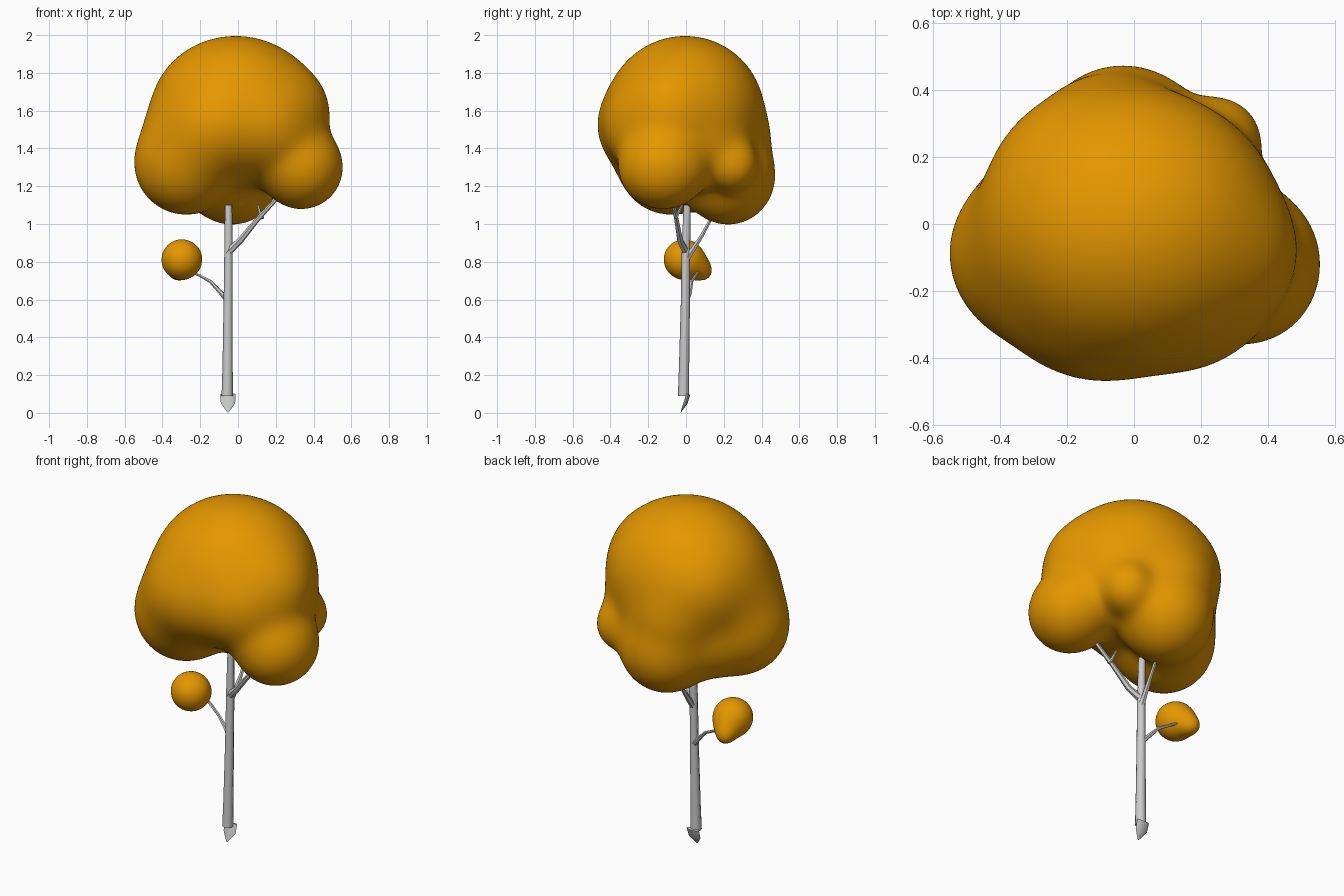
import bpy, bmesh, math
from mathutils import Vector

leaf = bpy.data.materials.new("autumn_leaf")
leaf.diffuse_color = (0.78, 0.31, 0.0, 1)


def finish(bm, name, mat=None, angle=180):
    bmesh.ops.recalc_face_normals(bm, faces=bm.faces)
    me = bpy.data.meshes.new(name)
    bm.to_mesh(me)
    bm.free()
    ob = bpy.data.objects.new(name, me)
    bpy.context.collection.objects.link(ob)
    if mat:
        me.materials.append(mat)
    bpy.ops.object.select_all(action='DESELECT')
    ob.select_set(True)
    bpy.context.view_layer.objects.active = ob
    bpy.ops.object.shade_smooth_by_angle(angle=math.radians(angle))
    return ob


def blob(name, center, lobes, k, subdiv, reach):
    """Shrink a sphere onto a smooth union of ellipsoids (x, y, z, rx, ry, rz)."""
    def dist(p):
        s = 0.0
        for x, y, z, a, b, c in lobes:
            q = math.sqrt(((p.x-x)/a)**2 + ((p.y-y)/b)**2 + ((p.z-z)/c)**2)
            s += math.exp(-(q - 1) * min(a, b, c) / k)
        return -k * math.log(max(s, 1e-200))

    bm = bmesh.new()
    bmesh.ops.create_icosphere(bm, subdivisions=subdiv, radius=1)
    o = Vector(center)
    for v in bm.verts:
        d = v.co.normalized()
        t = reach
        for _ in range(40):
            e = dist(o + d * t)
            if e < 0.0005:
                break
            t -= e * 0.8
        v.co = o + d * t
    for _ in range(3):
        bmesh.ops.smooth_vert(bm, verts=bm.verts, factor=0.5,
                              use_axis_x=True, use_axis_y=True, use_axis_z=True)
    return finish(bm, name, leaf)


def tube(name, pts, sides, flat=1.0):
    """Tapered tube through (x, y, z, radius) points."""
    bm = bmesh.new()
    P = [Vector(p[:3]) for p in pts]
    rings = []
    for i, p in enumerate(pts):
        t = (P[min(i+1, len(P)-1)] - P[max(i-1, 0)]).normalized()
        v = t.cross(Vector((1, 0, 0))).normalized()
        u = v.cross(t)
        ring = []
        for j in range(sides):
            a = 2 * math.pi * j / sides
            ring.append(bm.verts.new(P[i] + p[3] * (u*math.cos(a) + v*flat*math.sin(a))))
        rings.append(ring)
    for r0, r1 in zip(rings, rings[1:]):
        for j in range(sides):
            n = (j + 1) % sides
            bm.faces.new((r0[j], r0[n], r1[n], r1[j]))
    bm.faces.new(rings[0])
    bm.faces.new(rings[-1])
    return finish(bm, name, angle=50)


# Main canopy: outer lobes first, then fillers that merge them into the crown
blob("canopy", (0, 0, 1.5), [
    (-0.012, -0.005, 1.60, 0.44, 0.41, 0.395),
    (-0.28, -0.09, 1.32, 0.267, 0.262, 0.268),
    (0.335, -0.12, 1.30, 0.220, 0.235, 0.222),
    (-0.03, 0.225, 1.25, 0.25, 0.245, 0.253),
    (0.25, 0.25, 1.31, 0.122, 0.122, 0.13),
    (-0.10, -0.17, 1.52, 0.29, 0.288, 0.26),
    (0.14, -0.14, 1.52, 0.27, 0.285, 0.26),
    (-0.24, -0.05, 1.48, 0.235, 0.24, 0.23),
    (0.25, -0.08, 1.59, 0.22, 0.22, 0.23),
    (-0.07, 0.19, 1.45, 0.245, 0.245, 0.24),
    (-0.21, 0.08, 1.29, 0.20, 0.20, 0.205),
    (-0.17, 0.13, 1.60, 0.22, 0.22, 0.22),
    (0.18, 0.09, 1.43, 0.205, 0.20, 0.205),
    (-0.20, -0.17, 1.42, 0.215, 0.215, 0.215),
], 0.034, 6, 0.85)

# Small low leaf cluster with a tail towards the back
blob("small_leaf_cluster", (-0.3, -0.01, 0.81), [
    (-0.297, -0.01, 0.812, 0.109, 0.109, 0.108),
    (-0.318, 0.092, 0.75, 0.050, 0.050, 0.053),
    (-0.305, 0.05, 0.78, 0.070, 0.070, 0.070),
], 0.012, 4, 0.3)

# Trunk and root spike
tube("trunk", [(-0.057, -0.013, 0.09, 0.030), (-0.055, -0.01, 0.25, 0.027),
               (-0.052, -0.003, 0.6, 0.024), (-0.05, 0.0, 0.88, 0.022),
               (-0.05, 0.006, 1.10, 0.019)], 8)
tube("root", [(-0.053, 0.012, 0.10, 0.040), (-0.053, -0.003, 0.05, 0.038),
              (-0.053, -0.017, 0.025, 0.020), (-0.053, -0.028, 0.002, 0.002)], 8, 0.28)

# Branches
tube("right_branch", [(-0.055, 0.0, 0.85, 0.021), (0.01, -0.03, 0.91, 0.017),
                      (0.10, -0.05, 1.02, 0.013), (0.20, -0.07, 1.13, 0.011),
                      (0.28, -0.09, 1.22, 0.006)], 6)
tube("right_fork", [(0.13, -0.055, 1.03, 0.010), (0.115, -0.04, 1.06, 0.009),
                    (0.105, -0.02, 1.10, 0.006)], 6)
tube("back_branch", [(-0.05, 0.0, 0.81, 0.018), (-0.045, 0.04, 0.87, 0.015),
                     (-0.04, 0.085, 0.94, 0.011), (-0.04, 0.15, 1.06, 0.008)], 6)
tube("small_branch", [(-0.05, 0.0, 0.59, 0.016), (-0.09, 0.02, 0.635, 0.012),
                      (-0.145, 0.03, 0.695, 0.009), (-0.20, 0.05, 0.725, 0.008),
                      (-0.26, 0.07, 0.755, 0.007), (-0.31, 0.12, 0.79, 0.004)], 6)
